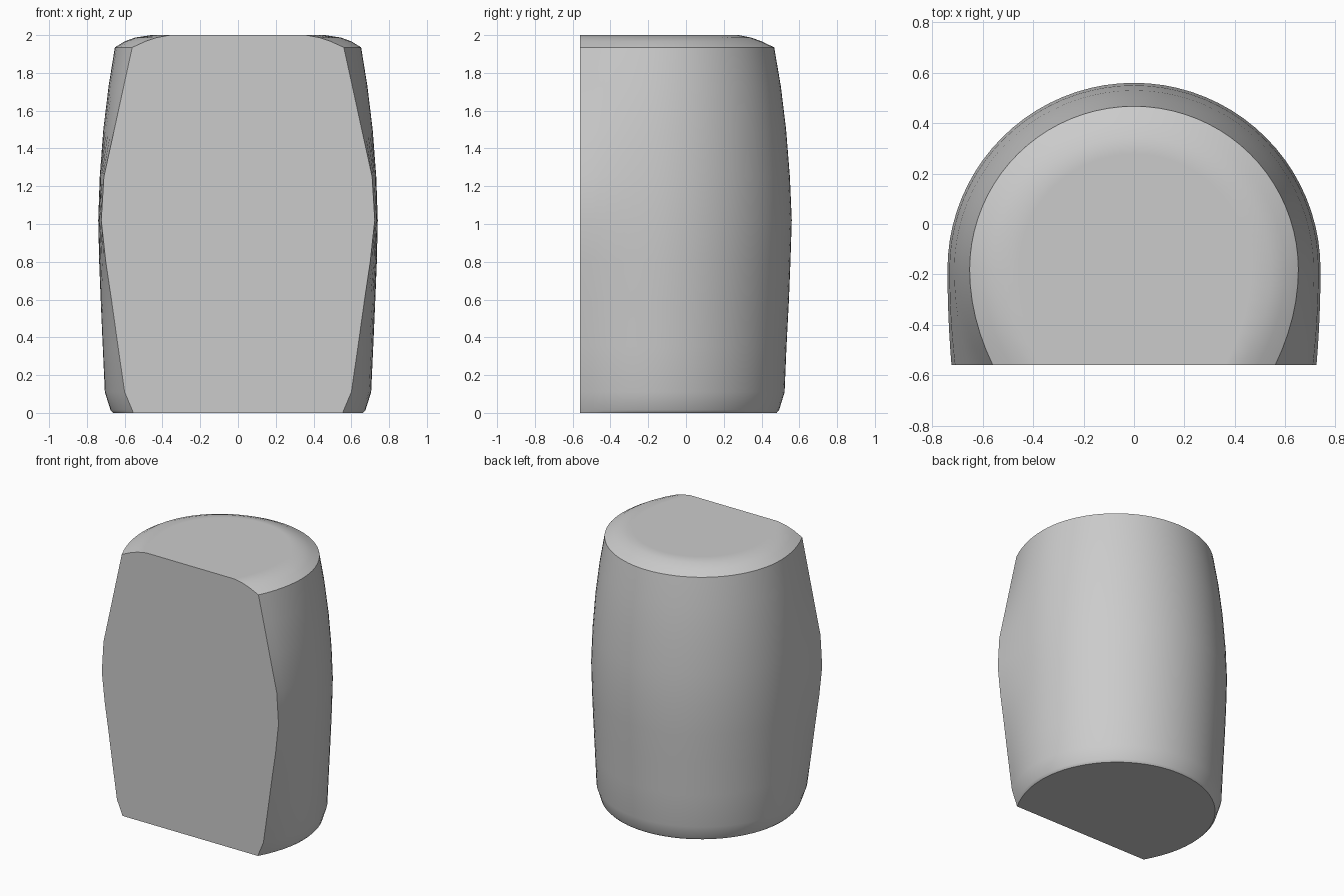
import bpy
import bmesh
import math

cube = bpy.data.objects.get("Cube")
if cube:
    bpy.data.objects.remove(cube, do_unlink=True)

FRONT, AXIS = -0.56, -0.18   # flat front plane and widest depth
SIDE_STEPS, BACK_STEPS = 6, 40

# Barrel rings: height, half width at the flat front, greatest half width, back y
RINGS = [
    (0.0, 0.555, 0.66, 0.48),
    (0.015, 0.56, 0.675, 0.493),
    (0.11, 0.60, 0.705, 0.522),
    (0.35, 0.635, 0.716, 0.532),
    (0.6, 0.67, 0.727, 0.545),
    (0.8, 0.70, 0.735, 0.553),
    (1.02, 0.724, 0.74, 0.56),
    (1.25, 0.71, 0.732, 0.55),
    (1.5, 0.655, 0.713, 0.53),
    (1.73, 0.605, 0.685, 0.502),
    (1.935, 0.56, 0.652, 0.467),
    (1.967, 0.49, 0.60, 0.40),
    (1.987, 0.43, 0.545, 0.345),
    (2.0, 0.36, 0.46, 0.28),
]


def ring_points(z, front_half, half, back):
    """Open outline from the front right corner round the back to the left."""
    side = []
    for i in range(SIDE_STEPS):
        t = 1 - i / SIDE_STEPS
        side.append((half - (half - front_half) * t * t,
                     AXIS + (FRONT - AXIS) * t))
    arc = []
    for i in range(BACK_STEPS + 1):
        a = math.pi * i / BACK_STEPS
        arc.append((half * math.cos(a), AXIS + (back - AXIS) * math.sin(a)))
    outline = side + arc + [(-x, y) for x, y in reversed(side)]
    return [(x, y, z) for x, y in outline]


# Curved wall, then bottom, top and flat front
bm = bmesh.new()
rings = [[bm.verts.new(p) for p in ring_points(*r)] for r in RINGS]
for low, high in zip(rings, rings[1:]):
    for i in range(len(low) - 1):
        bm.faces.new((low[i], low[i + 1], high[i + 1], high[i]))
bm.faces.new(rings[0])
bm.faces.new(rings[-1])
bm.faces.new([r[0] for r in rings] + [r[-1] for r in reversed(rings)])
bmesh.ops.recalc_face_normals(bm, faces=bm.faces)
mesh = bpy.data.meshes.new("barrel_body")
bm.to_mesh(mesh)
bm.free()

body = bpy.data.objects.new("barrel_body", mesh)
bpy.context.collection.objects.link(body)

# Plain grey surface
grey = bpy.data.materials.new("light_grey")
grey.use_nodes = True
color = (0.6, 0.6, 0.6, 1)
grey.diffuse_color = color
grey.node_tree.nodes["Principled BSDF"].inputs["Base Color"].default_value = color
mesh.materials.append(grey)

# Smooth wall with crisp rims and flat caps
bpy.ops.object.select_all(action="DESELECT")
body.select_set(True)
bpy.context.view_layer.objects.active = body
bpy.ops.object.shade_smooth_by_angle(angle=math.radians(40))
weighted = body.modifiers.new("flat_caps", "WEIGHTED_NORMAL")
weighted.keep_sharp = True
